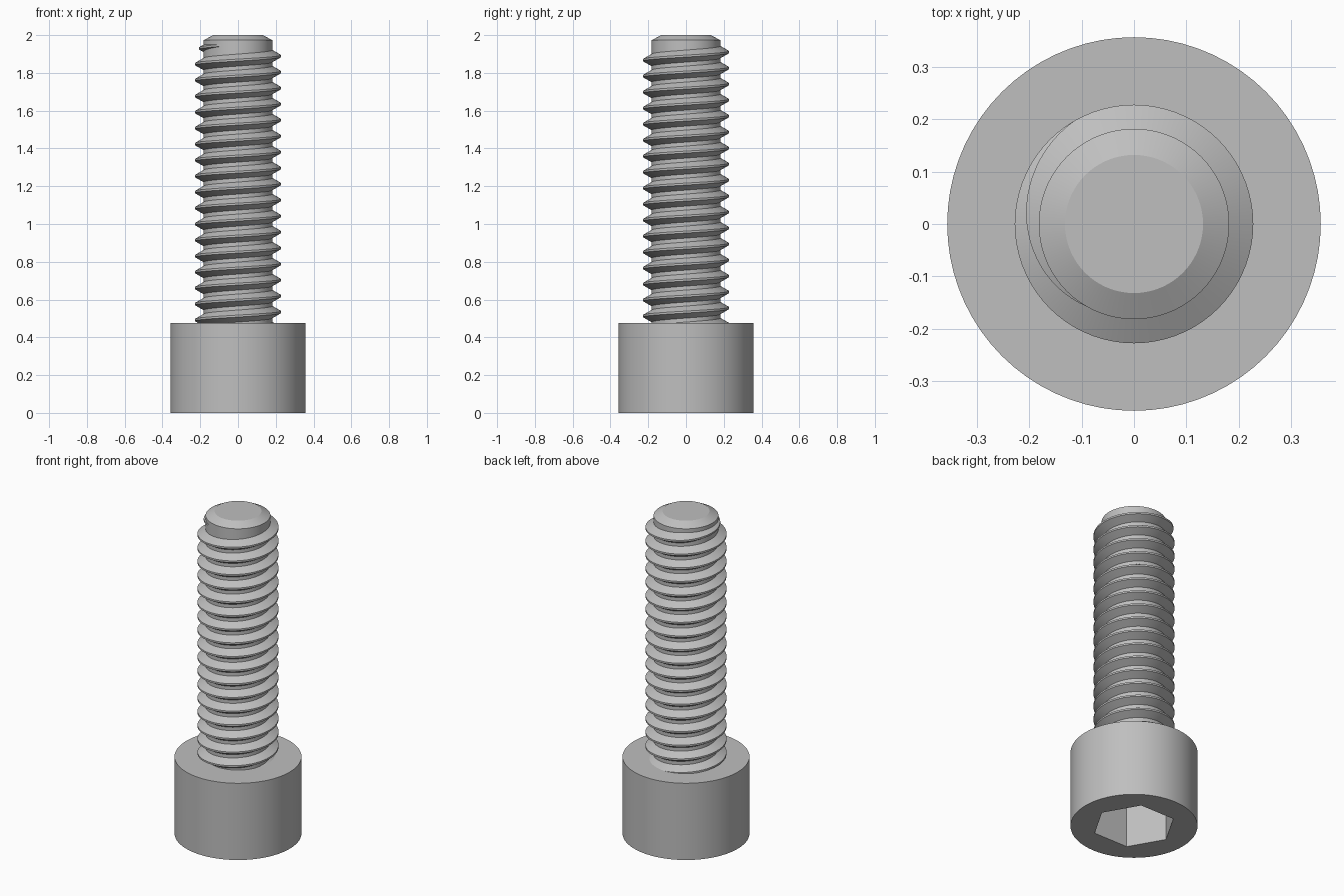
import bpy, bmesh
from math import sin, cos, pi, radians

cube = bpy.data.objects.get("Cube")
if cube:
    bpy.data.objects.remove(cube, do_unlink=True)

SIDES = 72
HEAD_R, HEAD_H = 0.357, 0.476
CORE_R, CREST_R = 0.182, 0.228
SOCKET_R, SOCKET_DEPTH = 0.235, 0.27
PITCH = 0.0847

steel = bpy.data.materials.new("grey steel")
steel.use_nodes = True
COLOUR = (0.52, 0.52, 0.52, 1)
steel.diffuse_color = COLOUR
steel.node_tree.nodes["Principled BSDF"].inputs["Base Color"].default_value = COLOUR


def loft(name, rings, closed=False):
    """Skin a list of point rings with quads and cap both ends."""
    bm = bmesh.new()
    loops = [[bm.verts.new(p) for p in ring] for ring in rings]
    n = len(loops[0])
    for a, b in zip(loops, loops[1:]):
        for i in range(n):
            j = (i + 1) % n
            bm.faces.new((a[i], a[j], b[j], b[i]))
    bm.faces.new(loops[0])
    bm.faces.new(loops[-1])
    bmesh.ops.recalc_face_normals(bm, faces=bm.faces)
    mesh = bpy.data.meshes.new(name)
    bm.to_mesh(mesh)
    bm.free()
    mesh.materials.append(steel)
    obj = bpy.data.objects.new(name, mesh)
    bpy.context.collection.objects.link(obj)
    bpy.ops.object.select_all(action="DESELECT")
    obj.select_set(True)
    bpy.context.view_layer.objects.active = obj
    bpy.ops.object.shade_smooth_by_angle(angle=radians(25))
    return obj


def circle(r, z):
    angles = [2 * pi * i / SIDES for i in range(SIDES)]
    return [(r * cos(a), r * sin(a), z) for a in angles]


def hexagon(r, z):
    """Hexagon sampled at the same angles as the circles."""
    points = []
    for i in range(SIDES):
        a = 2 * pi * i / SIDES
        d = r * cos(pi / 6) / cos(a % (pi / 3) - pi / 6)
        points.append((d * cos(a), d * sin(a), z))
    return points


# Cylindrical head with a hex socket in its underside
loft("head", [hexagon(SOCKET_R, SOCKET_DEPTH), hexagon(SOCKET_R, 0),
              circle(HEAD_R, 0), circle(HEAD_R, HEAD_H)])

# Core of the shank with a chamfered tip
loft("shank", [circle(CORE_R, HEAD_H - 0.02), circle(CORE_R, 1.973), circle(0.132, 2)])

# Right-handed thread that fades out near the tip
TURNS_BELOW, CREST_HALF, SINK = 17.25, 0.0053, 0.006
SLOPE = 0.577
FADE_START, FADE_END = radians(120), radians(240)
sections = []
steps = int((TURNS_BELOW + FADE_END / (2 * pi)) * SIDES)
for s in range(steps + 1):
    a = FADE_END - 2 * pi * (steps - s) / SIDES
    z = 1.889 + PITCH * a / (2 * pi)
    fade = min(1, (FADE_END - a) / (FADE_END - FADE_START))
    height = (CREST_R - CORE_R) * fade
    base_half = CREST_HALF + (height + SINK) * SLOPE
    profile = [(CORE_R - SINK, -base_half), (CORE_R + height, -CREST_HALF),
               (CORE_R + height, CREST_HALF), (CORE_R - SINK, base_half)]
    sections.append([(r * cos(a), r * sin(a), z + dz) for r, dz in profile])
loft("thread", sections)
